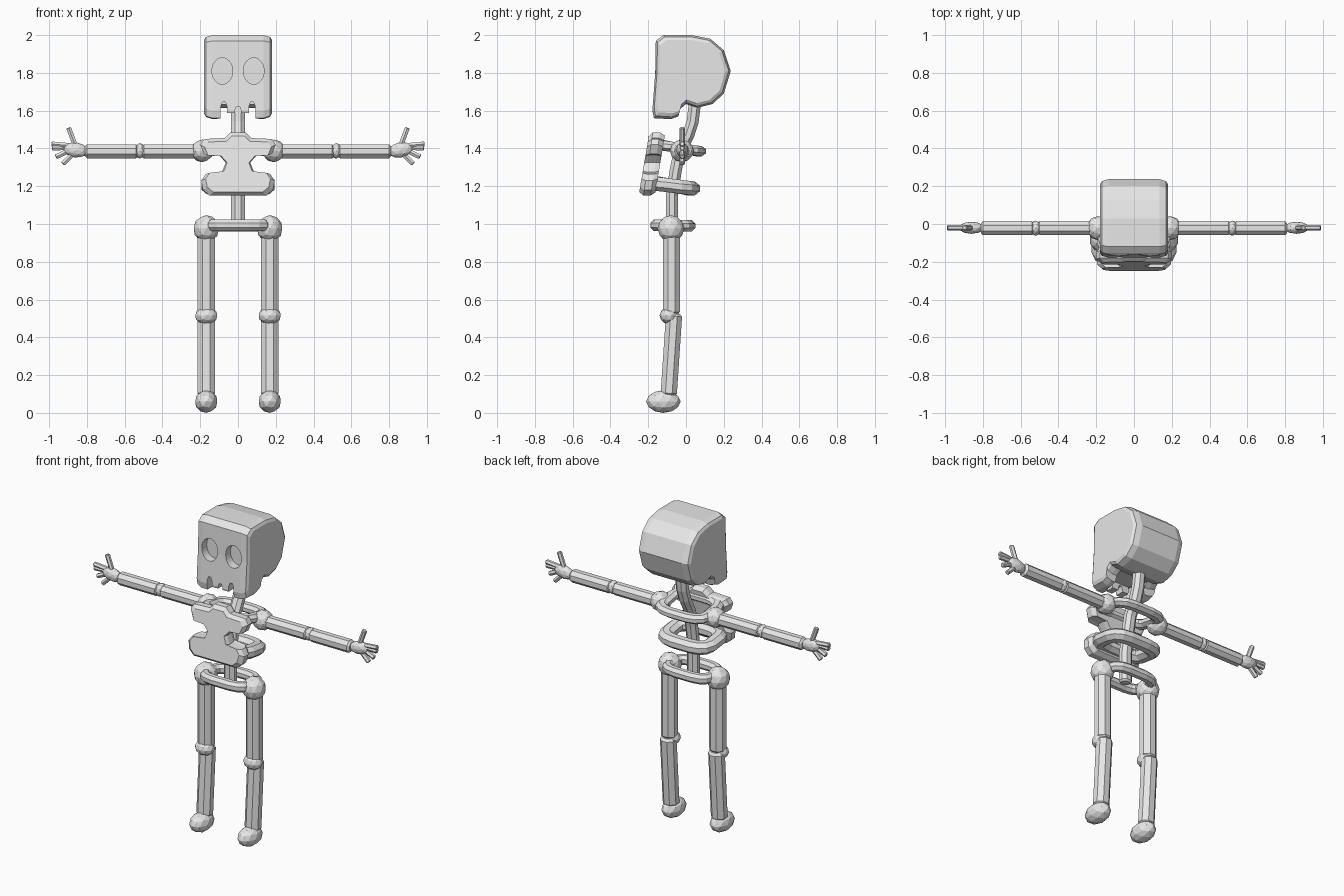
import bpy, bmesh
from math import cos, sin, pi, copysign
from mathutils import Vector, Matrix

if "Cube" in bpy.data.objects:
    bpy.data.objects.remove(bpy.data.objects["Cube"])

bone = bpy.data.materials.new("bone_grey")
bone.use_nodes = True
bone.diffuse_color = (0.8, 0.8, 0.8, 1)
bone.node_tree.nodes["Principled BSDF"].inputs["Base Color"].default_value = (0.8, 0.8, 0.8, 1)


def finish(name, bm):
    bmesh.ops.recalc_face_normals(bm, faces=bm.faces)
    mesh = bpy.data.meshes.new(name)
    bm.to_mesh(mesh)
    bm.free()
    mesh.materials.append(bone)
    obj = bpy.data.objects.new(name, mesh)
    bpy.context.collection.objects.link(obj)
    return obj


def loft(name, sections, closed=False):
    """Skin a row of equal-length sections, capped unless closed."""
    bm = bmesh.new()
    rows = [[bm.verts.new(p) for p in sec] for sec in sections]
    n = len(rows[0])
    for i in range(len(rows) if closed else len(rows) - 1):
        r, s = rows[i], rows[(i + 1) % len(rows)]
        for k in range(n):
            bm.faces.new((r[k], r[(k + 1) % n], s[(k + 1) % n], s[k]))
    if not closed:
        bm.faces.new(rows[0])
        bm.faces.new(rows[-1])
    return finish(name, bm)


def tube(name, path, a, b, closed=False, up=(0, 0, 1), sides=8):
    """Sweep a faceted section (half width a, half height b) along a path."""
    pts = [Vector(p) for p in path]
    sizes = [1] * len(pts)
    if not closed:  # chamfered ends
        d0, d1 = (pts[1] - pts[0]).normalized(), (pts[-1] - pts[-2]).normalized()
        pts = [pts[0], pts[0] + d0 * a * 0.3, *pts[1:-1], pts[-1] - d1 * a * 0.3, pts[-1]]
        sizes = [0.7] + [1] * (len(pts) - 2) + [0.7]
    sections = []
    n = len(pts)
    for i, p in enumerate(pts):
        prev = pts[i - 1] if closed or i else p
        nxt = pts[(i + 1) % n] if closed or i < n - 1 else p
        t = (nxt - prev).normalized()
        side = t.cross(Vector(up)).normalized()
        v = side.cross(t)
        k = sizes[i] / cos(pi / sides)
        angles = [(j + 0.5) * 2 * pi / sides for j in range(sides)]
        sections.append([p + side * (a * k * cos(g)) + v * (b * k * sin(g)) for g in angles])
    return loft(name, sections, closed)


def ball(name, center, radii, tilt=0):
    bm = bmesh.new()
    mat = Matrix.Translation(center) @ Matrix.Rotation(tilt, 4, "Y") @ Matrix.Diagonal((*radii, 1))
    bmesh.ops.create_icosphere(bm, subdivisions=2, radius=1, matrix=mat)
    return finish(name, bm)


def ring(name, hx, y0, y1, z0, z1, a, b):
    """Rounded rectangular hoop, z0 at the front and z1 at the back."""
    path = []
    for i in range(16):
        g = (i + 0.5) * pi / 8
        u = copysign(abs(cos(g)) ** 0.55, cos(g))
        w = copysign(abs(sin(g)) ** 0.55, sin(g))
        f = (w + 1) / 2
        path.append((hx * u, y0 + (y1 - y0) * f, z0 + (z1 - z0) * f))
    return tube(name, path, a, b, closed=True)


def cut(obj, cutter):
    mod = obj.modifiers.new("cut", "BOOLEAN")
    mod.operation = "DIFFERENCE"
    mod.solver = "EXACT"
    mod.object = cutter
    bpy.context.view_layer.objects.active = obj
    bpy.ops.object.modifier_apply(modifier=mod.name)
    bpy.data.objects.remove(cutter)


def prism(outline, y0, y1):
    return loft("cutter", [[(x, y, z) for x, z in outline] for y in (y0, y1)])


def arch(x, half, top):
    """Notch outline that narrows towards a blunt top."""
    return [(x - half * 1.3, 1.5), (x + half * 1.3, 1.5), (x + half, top - 0.02),
            (x + half * 0.5, top), (x - half * 0.5, top), (x - half, top - 0.02)]


# Skull: side profile lofted across the width with rounded rims
profile = [(-0.16, 1.97), (-0.12, 2.0), (0.03, 2.0), (0.13, 1.98), (0.2, 1.92), (0.237, 1.81),
           (0.2, 1.69), (0.14, 1.635), (0.06, 1.615), (0.0, 1.635), (-0.03, 1.61),
           (-0.04, 1.57), (-0.08, 1.555), (-0.17, 1.56), (-0.178, 1.6), (-0.163, 1.8)]
rims = [(0.18, 0.87), (0.17, 0.95), (0.135, 1.0)]
rims = [(-x, s) for x, s in rims] + rims[::-1]
skull = loft("skull", [[(x, 0.02 + (y - 0.02) * s, 1.8 + (z - 1.8) * s) for y, z in profile]
                       for x, s in rims])

# Eye sockets, mouth cavity and gaps between the teeth
for s in (1, -1):
    oval = [(s * 0.083 + 0.055 * cos(k * pi / 12), 1.81 + 0.07 * sin(k * pi / 12)) for k in range(24)]
    cut(skull, prism(oval, -0.3, -0.115))
cut(skull, prism([(-0.115, 1.5), (0.115, 1.5), (0.1, 1.632), (-0.1, 1.632)], -0.12, 0.01))
cut(skull, prism([(-0.085, 1.5), (0.085, 1.5), (0.08, 1.588), (-0.08, 1.588)], -0.3, -0.1))
for x in (-0.075, 0, 0.075):
    cut(skull, prism(arch(x, 0.016, 1.645 if x else 1.622), -0.3, -0.1))

# Spine and neck
tube("spine", [(0, -0.075, 0.96), (0, -0.075, 1.15), (0, -0.055, 1.28), (0, -0.035, 1.38),
               (0, 0.012, 1.47), (0, 0.035, 1.54), (0, 0.05, 1.66)],
     0.036, 0.032, up=(0, 1, 0))

# Rib hoops and pelvis
ring("upper_rib_hoop", 0.155, -0.145, 0.07, 1.42, 1.385, 0.036, 0.027)
ring("lower_rib_hoop", 0.15, -0.165, 0.03, 1.215, 1.188, 0.044, 0.037)
ring("pelvis", 0.145, -0.16, 0.02, 0.993, 0.99, 0.03, 0.03)

# Breastbone: flared plate leaning forward at the bottom
half = [(0.04, 1.485), (0.07, 1.455), (0.18, 1.45), (0.2, 1.42), (0.18, 1.37), (0.1, 1.365),
        (0.065, 1.325), (0.085, 1.275), (0.17, 1.265), (0.195, 1.23), (0.185, 1.18), (0.15, 1.15)]
outline = half + [(-x, z) for x, z in reversed(half)]
layers = [(0, 0.88), (0.022, 1), (0.06, 1), (0.085, 0.9)]
loft("breastbone", [[(x * s, -0.24 + (z - 1.2) * 0.15 + d, 1.315 + (z - 1.315) * s)
                     for x, z in outline] for d, s in layers])

for s, side in ((1, "left"), (-1, "right")):
    # Leg
    lx = s * 0.168
    ball(f"{side}_hip", (lx, -0.08, 0.975), (0.069, 0.071, 0.072))
    tube(f"{side}_thigh", [(lx, -0.077, 0.95), (lx, -0.077, 0.52)], 0.047, 0.045, up=(0, 1, 0))
    ball(f"{side}_knee", (lx, -0.09, 0.515), (0.061, 0.05, 0.046))
    tube(f"{side}_shin", [(lx, -0.063, 0.525), (lx, -0.092, 0.09)], 0.046, 0.043, up=(0, 1, 0))
    ball(f"{side}_foot", (lx, -0.12, 0.06), (0.061, 0.092, 0.06))

    # Arm
    ball(f"{side}_shoulder", (s * 0.19, -0.022, 1.387), (0.061, 0.064, 0.06))
    tube(f"{side}_upper_arm", [(s * 0.2, -0.022, 1.385), (s * 0.51, -0.022, 1.385)], 0.037, 0.037)
    ball(f"{side}_elbow", (s * 0.52, -0.022, 1.387), (0.03, 0.04, 0.041))
    tube(f"{side}_forearm", [(s * 0.528, -0.022, 1.385), (s * 0.81, -0.022, 1.385)], 0.037, 0.037)

    # Hand
    ball(f"{side}_palm", (s * 0.86, -0.02, 1.392), (0.068, 0.032, 0.04), -s * 0.15)
    fingers = {"thumb": ((0.86, 1.41), (0.897, 1.51)), "index": ((0.89, 1.415), (0.988, 1.424)),
               "middle": ((0.89, 1.405), (0.985, 1.402)), "ring": ((0.88, 1.395), (0.965, 1.355)),
               "little": ((0.86, 1.385), (0.928, 1.318))}
    for finger, ((x0, z0), (x1, z1)) in fingers.items():
        tube(f"{side}_{finger}_finger", [(s * x0, -0.02, z0), (s * x1, -0.02, z1)],
             0.013, 0.013, up=(0, 1, 0), sides=6)
